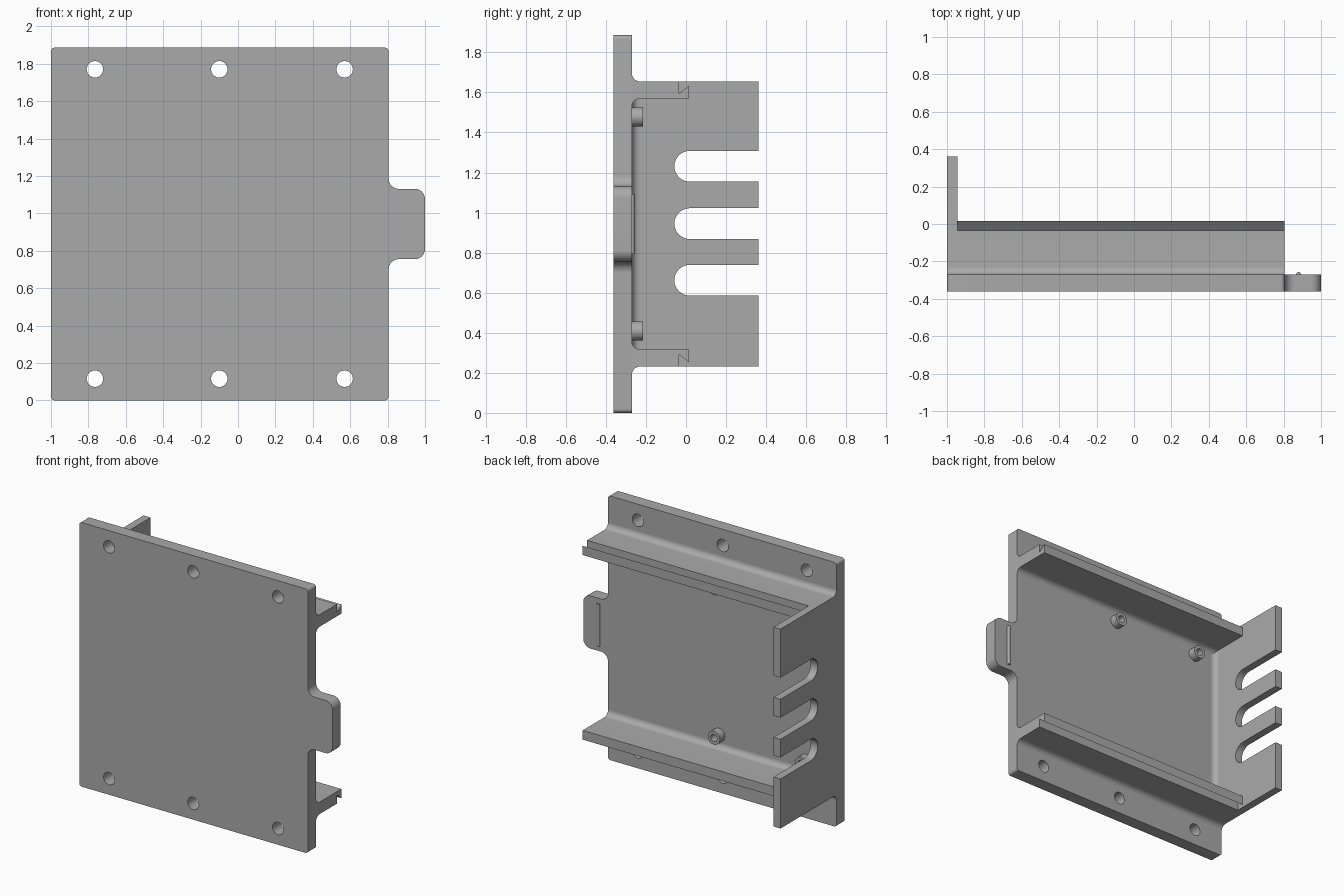
import bpy, bmesh, math
from mathutils import Vector

cube = bpy.data.objects.get("Cube")
if cube:
    bpy.data.objects.remove(cube, do_unlink=True)

grey = bpy.data.materials.new("matte_grey")
grey.use_nodes = True
COLOUR = (0.4, 0.4, 0.4, 1)
grey.diffuse_color = COLOUR
grey.node_tree.nodes["Principled BSDF"].inputs["Base Color"].default_value = COLOUR

MID = 0.943                # height of the mirror plane
BACK = -0.27               # rear face of the plate
RAIL_OUT, RAIL_IN = 0.712, 0.626
EDGE, WALL_X = 0.805, -0.945
FILLET = 0.04


def rounded(corners, steps=8):
    """Closed outline from (a, b) or (a, b, radius) corners."""
    out = []
    for i, corner in enumerate(corners):
        p = Vector(corner[:2])
        r = corner[2] if len(corner) > 2 else 0
        if not r:
            out.append(p)
            continue
        u = (Vector(corners[i - 1][:2]) - p).normalized()
        v = (Vector(corners[(i + 1) % len(corners)][:2]) - p).normalized()
        half = u.angle(v) / 2
        centre = p + (u + v).normalized() * r / math.sin(half)
        start = p + u * r / math.tan(half) - centre
        end = p + v * r / math.tan(half) - centre
        for k in range(steps + 1):
            out.append(centre + start.lerp(end, k / steps).normalized() * r)
    return [p for i, p in enumerate(out) if (p - out[i - 1]).length > 1e-4]


def circle(a, b, r, n=32):
    return [Vector((a + r * math.cos(math.tau * i / n),
                    b + r * math.sin(math.tau * i / n))) for i in range(n)]


# Map outline coordinates (a, b) and depth c to the model axes
AXES = {
    "x": lambda a, b, c: (c, a, b),
    "y": lambda a, b, c: (a, c, b),
    "z": lambda a, b, c: (a, b, c),
}


def extrude(name, loops, axis, low, high):
    """Solid from an outline, with any further loops as holes."""
    curve = bpy.data.curves.new(name + "_outline", "CURVE")
    curve.dimensions = "2D"
    curve.fill_mode = "BOTH"
    curve.extrude = (high - low) / 2
    for loop in loops:
        spline = curve.splines.new("POLY")
        spline.points.add(len(loop) - 1)
        for point, p in zip(spline.points, loop):
            point.co = (p.x, p.y, 0, 1)
        spline.use_cyclic_u = True
    helper = bpy.data.objects.new(name + "_outline", curve)
    bpy.context.collection.objects.link(helper)
    bpy.context.view_layer.update()
    graph = bpy.context.evaluated_depsgraph_get()
    mesh = bpy.data.meshes.new_from_object(helper.evaluated_get(graph))
    bpy.data.objects.remove(helper, do_unlink=True)
    bpy.data.curves.remove(curve)

    bm = bmesh.new()
    bm.from_mesh(mesh)
    bmesh.ops.remove_doubles(bm, verts=bm.verts, dist=1e-5)
    for v in bm.verts:
        v.co = AXES[axis](v.co.x, v.co.y, (low + high) / 2 + v.co.z)
    bmesh.ops.recalc_face_normals(bm, faces=bm.faces)
    bm.to_mesh(mesh)
    bm.free()
    mesh.name = name
    mesh.materials.clear()
    mesh.materials.append(grey)
    obj = bpy.data.objects.new(name, mesh)
    bpy.context.collection.objects.link(obj)
    parts.append(obj)


parts = []

# Mounting plate with side tab and six screw holes
TAB = 0.188
plate = rounded([(-1, 0, 0.02), (EDGE, 0, 0.02),
                 (EDGE, MID - TAB, 0.055), (1, MID - TAB, 0.055),
                 (1, MID + TAB, 0.055), (EDGE, MID + TAB, 0.055),
                 (EDGE, 2 * MID, 0.02), (-1, 2 * MID, 0.02)])
holes = [circle(x, MID + s * 0.827, 0.044)
         for x in (-0.765, -0.1, 0.57) for s in (-1, 1)]
extrude("mounting_plate", [plate] + holes, "y", -0.362, BACK)

# Grip ridge on the tab
extrude("tab_ridge", [circle(0.88, BACK, 0.013, 16)], "z", MID - 0.15, MID + 0.15)

# Grooved rails above and below the bay
rail = [(BACK, RAIL_IN - FILLET), (BACK, RAIL_IN, FILLET), (0.016, RAIL_IN),
        (0.016, 0.692), (-0.034, 0.651), (-0.034, RAIL_OUT),
        (BACK, RAIL_OUT, FILLET), (BACK, RAIL_OUT + FILLET)]
for name, s in (("upper_rail", 1), ("lower_rail", -1)):
    outline = rounded([(c[0], MID + s * c[1], *c[2:]) for c in rail])
    extrude(name, [outline], "x", WALL_X, EDGE)

# End wall with three round-bottomed cable slots
SLOT_R, TIP = 0.077, 0.362
wall = [(BACK, MID - RAIL_OUT - FILLET), (BACK, MID - RAIL_OUT, FILLET),
        (TIP, MID - RAIL_OUT)]
for z in (0.662, 0.945, 1.231):
    wall += [(TIP, z - SLOT_R), (-0.058, z - SLOT_R, SLOT_R),
             (-0.058, z + SLOT_R, SLOT_R), (TIP, z + SLOT_R)]
wall += [(TIP, MID + RAIL_OUT), (BACK, MID + RAIL_OUT, FILLET),
         (BACK, MID + RAIL_OUT + FILLET)]
extrude("end_wall", [rounded(wall)], "x", -1, WALL_X)

# Fillet where the end wall meets the plate
corner = [(WALL_X + FILLET, BACK), (WALL_X, BACK, FILLET),
          (WALL_X, BACK + FILLET), (WALL_X, BACK)]
extrude("wall_fillet", [rounded(corner)], "z", MID - RAIL_IN, MID + RAIL_IN)

# Hollow standoffs for the board
for x, side in ((-0.07, "inner"), (-0.76, "outer")):
    for s, level in ((-1, "lower"), (1, "upper")):
        z = MID + s * 0.534
        extrude(f"{level}_{side}_standoff",
                [circle(x, z, 0.048), circle(x, z, 0.025)], "y", BACK, -0.214)

# Smooth the rounded surfaces, keep the edges sharp
bpy.ops.object.select_all(action="DESELECT")
for obj in parts:
    obj.select_set(True)
bpy.context.view_layer.objects.active = parts[0]
bpy.ops.object.shade_smooth_by_angle(angle=math.radians(30))
